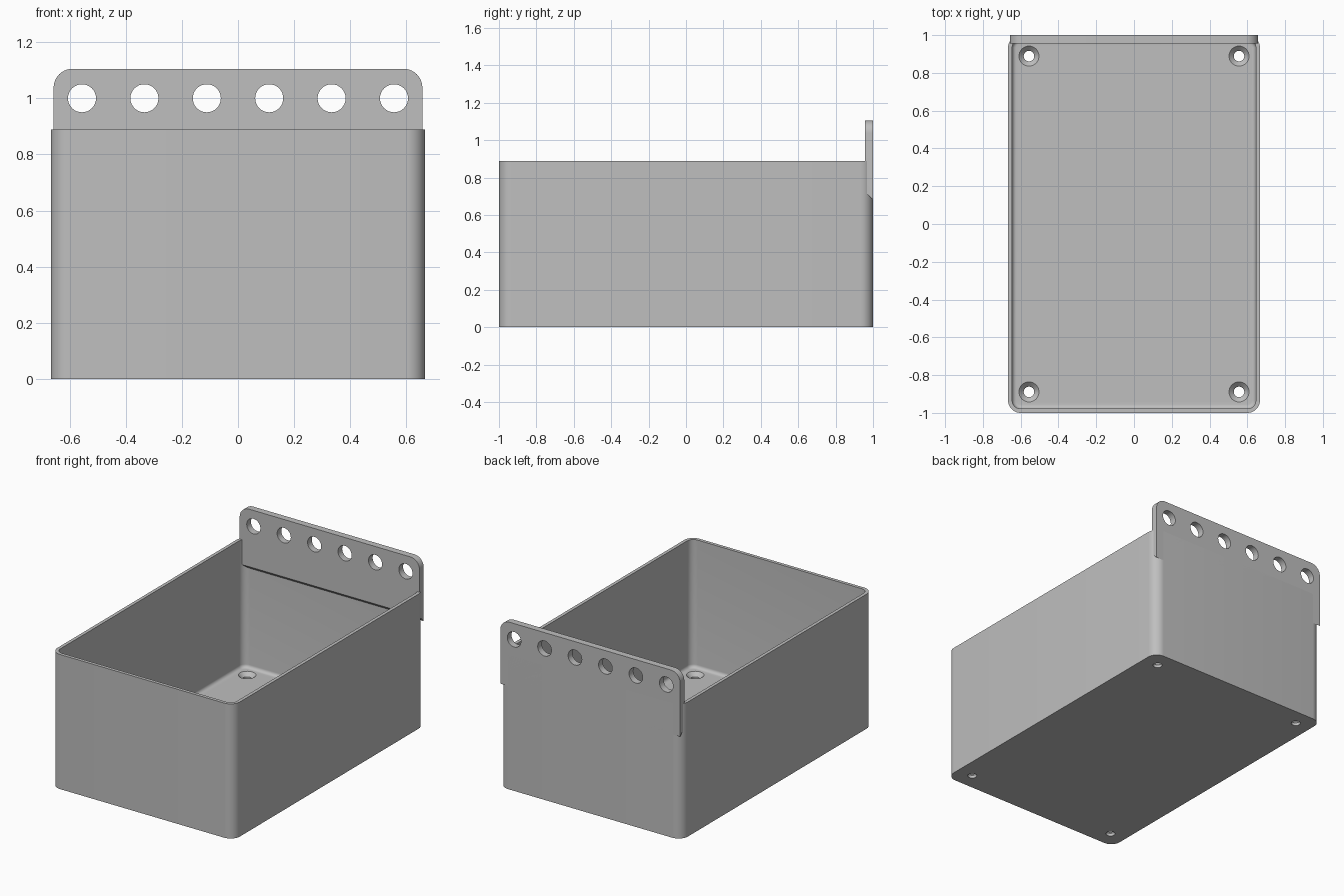
import bpy
import bmesh
from math import sin, cos, pi, radians

cube = bpy.data.objects.get("Cube")
if cube:
    bpy.data.objects.remove(cube, do_unlink=True)

# Overall sizes
HALF_X, HALF_Y, RIM = 0.667, 1.0, 0.889
CORNER, WALL, FLOOR = 0.067, 0.022, 0.044
PLATE_HALF, PLATE_FRONT, PLATE_TOP = 0.657, 0.956, 1.105

grey = bpy.data.materials.new("plain_grey")
grey.use_nodes = True
colour = (0.52, 0.52, 0.52, 1)
grey.diffuse_color = colour
grey.node_tree.nodes["Principled BSDF"].inputs["Base Color"].default_value = colour


def arc(cx, cy, r, start, end, steps):
    return [(cx + r * cos(start + (end - start) * i / steps),
             cy + r * sin(start + (end - start) * i / steps)) for i in range(steps + 1)]


def rounded_rect(inset):
    """Rounded outline of the box, pulled in by inset."""
    hx, hy = HALF_X - inset, HALF_Y - inset
    r = max(CORNER - inset, 0.01)
    pts = []
    for q, (sx, sy) in enumerate([(1, 1), (-1, 1), (-1, -1), (1, -1)]):
        pts += arc(sx * (hx - r), sy * (hy - r), r, q * pi / 2, (q + 1) * pi / 2, 10)
    return pts


def loft(name, rings):
    """Closed solid through a stack of matching rings, capped at both ends."""
    bm = bmesh.new()
    loops = [[bm.verts.new(p) for p in ring] for ring in rings]
    n = len(loops[0])
    for a, b in zip(loops, loops[1:]):
        for i in range(n):
            j = (i + 1) % n
            bm.faces.new((a[i], a[j], b[j], b[i]))
    bm.faces.new(loops[0][::-1])
    bm.faces.new(loops[-1])
    bmesh.ops.recalc_face_normals(bm, faces=bm.faces)
    mesh = bpy.data.meshes.new(name)
    bm.to_mesh(mesh)
    bm.free()
    mesh.materials.append(grey)
    obj = bpy.data.objects.new(name, mesh)
    bpy.context.collection.objects.link(obj)
    return obj


def activate(obj):
    bpy.ops.object.select_all(action='DESELECT')
    obj.select_set(True)
    bpy.context.view_layer.objects.active = obj


def drill(obj, cutters):
    """Cut each cutter out of the part, then discard it."""
    activate(obj)
    for cutter in cutters:
        cutter.hide_render = True
        mod = obj.modifiers.new("hole", 'BOOLEAN')
        mod.operation = 'DIFFERENCE'
        mod.solver = 'EXACT'
        mod.object = cutter
        bpy.ops.object.modifier_apply(modifier=mod.name)
        bpy.data.objects.remove(cutter, do_unlink=True)
    activate(obj)
    bpy.ops.object.shade_smooth_by_angle(angle=radians(30))


def circle(r, n=32):
    return [(r * cos(2 * pi * i / n), r * sin(2 * pi * i / n)) for i in range(n)]


# Open box: outside, rim, inside wall, filleted floor edge
layers = [(0, 0), (0, RIM), (WALL, RIM)]
for i in range(7):
    t = i / 6 * pi / 2
    layers.append((WALL + WALL * (1 - cos(t)), FLOOR + WALL * (1 - sin(t))))
box = loft("storage_box", [[(x, y, z) for x, y in rounded_rect(inset)] for inset, z in layers])

# Countersunk screw holes in the floor
sink = [(0.028, -0.02), (0.028, FLOOR - 0.025), (0.053, FLOOR), (0.053, FLOOR + 0.01)]
drill(box, [loft("screw_cutter", [[(cx + x, cy + y, z) for x, y in circle(r)] for r, z in sink])
            for cx in (-0.556, 0.556) for cy in (-0.889, 0.889)])


# Hanging plate with rounded top corners and a sloped lower edge
def plate_ring(y, bottom):
    c, top = PLATE_HALF - CORNER, PLATE_TOP - CORNER
    outline = [(-PLATE_HALF, bottom), (PLATE_HALF, bottom)]
    outline += arc(c, top, CORNER, 0, pi / 2, 10) + arc(-c, top, CORNER, pi / 2, pi, 10)
    return [(x, y, z) for x, z in outline]


plate = loft("hanging_plate", [plate_ring(PLATE_FRONT, 0.725), plate_ring(HALF_Y, 0.682)])

# Row of six peg holes
drill(plate, [loft("peg_cutter", [[(-0.556 + 0.2224 * k + x, y, 1.0 + z) for x, z in circle(0.05)]
                                  for y in (0.9, 1.1)]) for k in range(6)])
